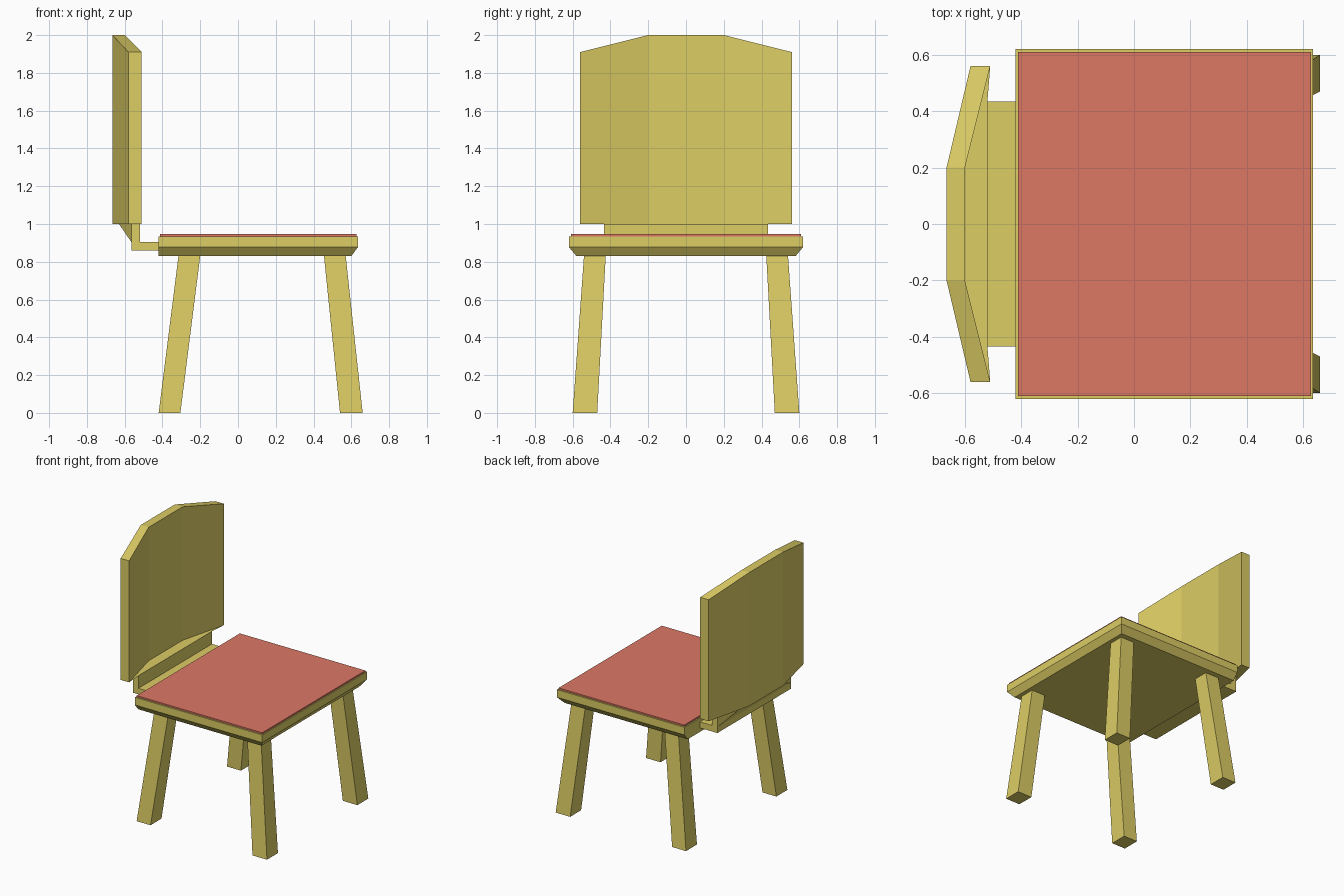
import bpy
import bmesh

if "Cube" in bpy.data.objects:
    bpy.data.objects.remove(bpy.data.objects["Cube"])


def material(name, rgb):
    m = bpy.data.materials.new(name)
    m.diffuse_color = (*rgb, 1.0)
    m.use_nodes = True
    m.node_tree.nodes["Principled BSDF"].inputs["Base Color"].default_value = m.diffuse_color
    return m


WOOD = material("yellow_wood", (0.72, 0.61, 0.13))
RED = material("red_cushion", (0.72, 0.19, 0.13))


def finish(name, bm, mat):
    mesh = bpy.data.meshes.new(name)
    bm.to_mesh(mesh)
    bm.free()
    mesh.materials.append(mat)
    obj = bpy.data.objects.new(name, mesh)
    bpy.context.collection.objects.link(obj)
    return obj


def loft(name, rings, mat):
    """Closed solid through a series of four-cornered rings."""
    bm = bmesh.new()
    vs = [[bm.verts.new(p) for p in ring] for ring in rings]
    for a, b in zip(vs, vs[1:]):
        for i in range(4):
            j = (i + 1) % 4
            bm.faces.new((a[i], a[j], b[j], b[i]))
    bm.faces.new(vs[0][::-1])
    bm.faces.new(vs[-1])
    bmesh.ops.recalc_face_normals(bm, faces=bm.faces)
    return finish(name, bm, mat)


def rect(x0, x1, y0, y1, z):
    return [(x0, y0, z), (x1, y0, z), (x1, y1, z), (x0, y1, z)]


# Seat board with lower edge bevelled on the front and sides
loft("seat", [rect(-0.42, 0.60, -0.58, 0.58, 0.83),
              rect(-0.42, 0.635, -0.62, 0.62, 0.878),
              rect(-0.42, 0.635, -0.62, 0.62, 0.935)], WOOD)

# Thin cushion
loft("cushion", [rect(-0.412, 0.628, -0.61, 0.61, 0.935),
                 rect(-0.412, 0.628, -0.61, 0.61, 0.946)], RED)

# Splayed legs: (foot x range, top x range), mirrored across y
LEGS = {"front": ((0.54, 0.66), (0.455, 0.57)),
        "back": ((-0.42, -0.305), (-0.315, -0.20))}
for end, (foot, top) in LEGS.items():
    for side, s in (("right", 1), ("left", -1)):
        loft(f"{end}_{side}_leg",
             [rect(*foot, s * 0.47, s * 0.60, 0.0),
              rect(*top, s * 0.425, s * 0.54, 0.832)], WOOD)

# Bracket plate behind the seat
loft("bracket_plate", [rect(-0.565, -0.42, -0.435, 0.435, 0.86),
                       rect(-0.565, -0.42, -0.435, 0.435, 0.905)], WOOD)

# Bracket upright, its rear flaring out to meet the bent backrest
bm = bmesh.new()
for s in (-1, 1):
    for p in ((-0.52, 0.435, 0.905), (-0.565, 0.435, 0.905),
              (-0.52, 0.435, 1.0), (-0.565, 0.435, 1.0), (-0.63, 0.2, 1.0)):
        bm.verts.new((p[0], s * p[1], p[2]))
bmesh.ops.convex_hull(bm, input=bm.verts)
bmesh.ops.dissolve_limit(bm, angle_limit=0.01, verts=bm.verts, edges=bm.edges)
finish("bracket_upright", bm, WOOD)

# Flat ledge filling the gap between upright and backrest
bm = bmesh.new()
half = [(-0.60, 0.2), (-0.52, 0.435), (-0.51, 0.56)]
L, R = [[bm.verts.new((x, s * y, 1.0)) for x, y in half] for s in (-1, 1)]
bm.faces.new((L[0], L[1], R[1], R[0]))
bm.faces.new((L[0], L[2], L[1]))
bm.faces.new((R[0], R[1], R[2]))
for f in bm.faces:
    f.normal_update()
    if f.normal.z < 0:
        f.normal_flip()
finish("backrest_ledge", bm, WOOD)

# Bent backrest: (y, rear x, front x, top z) columns
columns = [(-0.56, -0.58, -0.51, 1.91), (-0.2, -0.665, -0.60, 2.0),
           (0.2, -0.665, -0.60, 2.0), (0.56, -0.58, -0.51, 1.91)]
loft("backrest", [[(xr, y, 1.0), (xf, y, 1.0), (xf, y, zt), (xr, y, zt)]
                  for y, xr, xf, zt in columns], WOOD)
